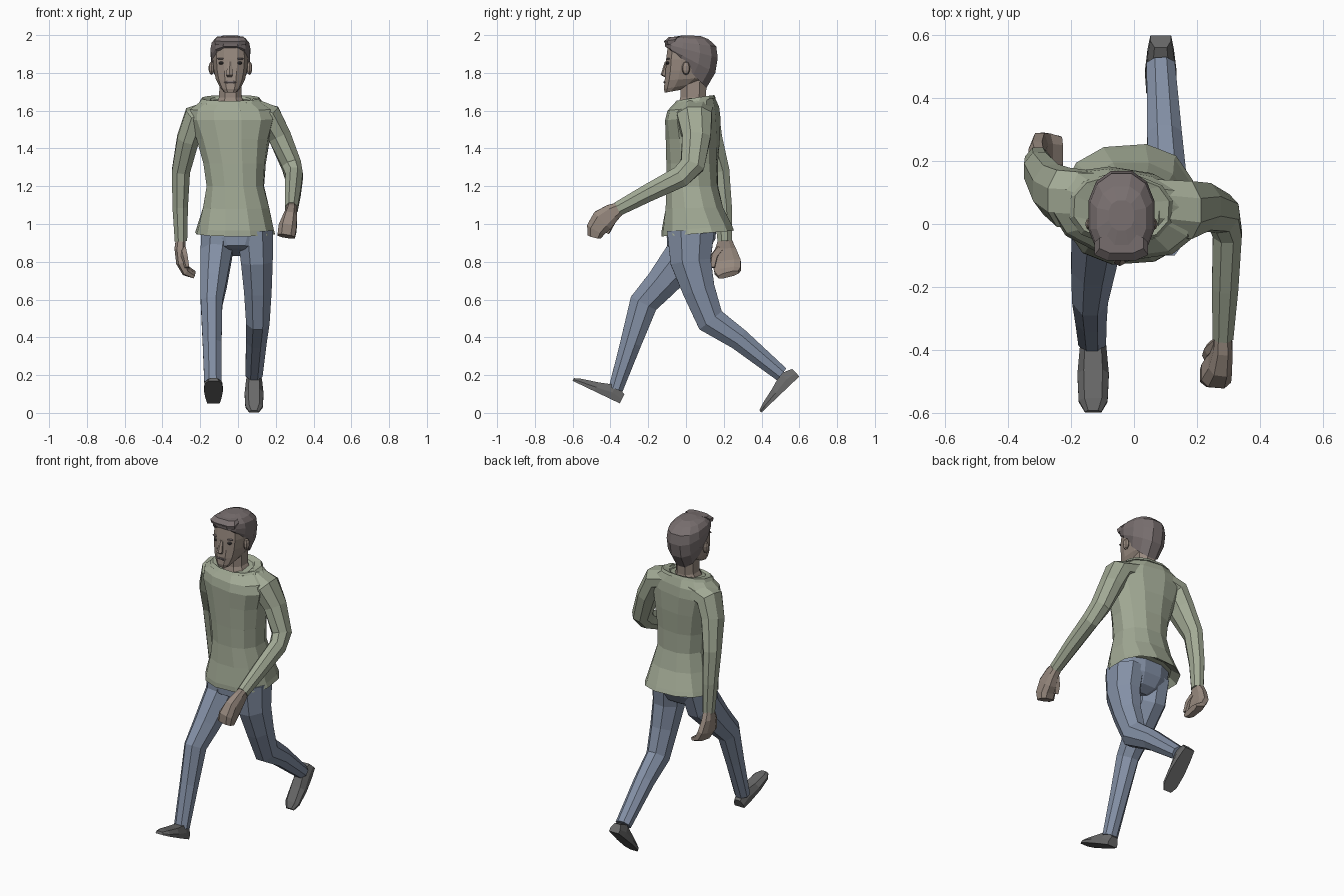
import bpy, bmesh
from math import sin, cos, pi, radians, copysign
from mathutils import Vector, Matrix


def material(name, rgb):
    m = bpy.data.materials.new(name)
    m.diffuse_color = (*rgb, 1)
    return m


KNIT = material("green knit", (0.36, 0.40, 0.30))
DENIM = material("denim", (0.23, 0.28, 0.38))
SKIN = material("skin", (0.31, 0.25, 0.21))
HAIR = material("hair", (0.19, 0.16, 0.16))
LEATHER = material("dark leather", (0.14, 0.14, 0.14))
DARK = material("eye dark", (0.06, 0.055, 0.055))


def finish(name, bm, mat):
    bmesh.ops.recalc_face_normals(bm, faces=bm.faces[:])
    me = bpy.data.meshes.new(name)
    bm.to_mesh(me)
    bm.free()
    me.materials.append(mat)
    ob = bpy.data.objects.new(name, me)
    bpy.context.collection.objects.link(ob)
    return ob


def skin_rings(name, rings, mat):
    """Join a list of equal-length point rings into a closed, faceted body."""
    bm = bmesh.new()
    vs = [[bm.verts.new(p) for p in r] for r in rings]
    n = len(vs[0])
    for a, b in zip(vs, vs[1:]):
        for i in range(n):
            j = (i + 1) % n
            bm.faces.new((a[i], a[j], b[j], b[i]))
    bm.faces.new(vs[0])
    bm.faces.new(vs[-1])
    return finish(name, bm, mat)


def circle(n, e=1.0):
    """Unit ring with a flat side facing each axis, squared off when e < 1."""
    k = cos(pi / n)
    pts = []
    for i in range(n):
        a = 2 * pi * (i + 0.5) / n
        c, s = cos(a) / k, sin(a) / k
        pts.append((copysign(min(abs(c), 1) ** e, c), copysign(min(abs(s), 1) ** e, s)))
    return pts


def stack(name, secs, mat, n=12, e=0.85):
    """Rings as (centre x, half width, front y, front z, back y, back z, yaw)."""
    rings = []
    for cx, w, yf, zf, yb, zb, *yaw in secs:
        mid = Vector((cx, (yf + yb) / 2, (zf + zb) / 2))
        half = Vector((0, (yb - yf) / 2, (zb - zf) / 2))
        rot = Matrix.Rotation(radians(yaw[0] if yaw else 0), 3, 'Z')
        rings.append([mid + rot @ (Vector((w * u, 0, 0)) + half * v) for u, v in circle(n, e)])
    return skin_rings(name, rings, mat)


def limb(name, pts, mat, n=8, e=1.0):
    """Tube through (x, y, z, half width, half depth) stations."""
    P = [Vector(p[:3]) for p in pts]
    rings = []
    for i, p in enumerate(pts):
        t = (P[min(i + 1, len(P) - 1)] - P[max(i - 1, 0)]).normalized()
        side = Vector((1, 0, 0))
        side = (side - t * side.dot(t)).normalized()
        dep = t.cross(side)
        rings.append([P[i] + side * (p[3] * u) + dep * (p[4] * v) for u, v in circle(n, e)])
    return skin_rings(name, rings, mat)


def pebble(name, loc, size, mat):
    bm = bmesh.new()
    bmesh.ops.create_uvsphere(bm, u_segments=8, v_segments=5, radius=1,
                              matrix=Matrix.Translation(loc) @ Matrix.Diagonal((*size, 1)))
    return finish(name, bm, mat)


def shoe(name, x, heel, u):
    """Shoe along direction u in the y-z plane, starting at the heel."""
    d = Vector((0, *u)).normalized()
    up = Vector((0, -d.z, d.y)) * (1 if d.y > 0 else -1)
    rings = []
    for s, w, h in ((0, .033, .055), (.06, .042, .08), (.15, .05, .052), (.24, .046, .03), (.277, .026, .016)):
        o = Vector((x, *heel)) + d * s
        rings.append([o + Vector((a * w, 0, 0)) + up * (b * h)
                      for a, b in ((-1, 0), (1, 0), (1, .45), (.6, 1), (-.6, 1), (-1, .45))])
    skin_rings(name, rings, LEATHER)


# sweater body: inner hem, hem, waist, chest, shoulders
stack("sweater_body", [
    (-.012, .175, -.10, .98, .19, 1.0), (-.015, .208, -.125, .935, .25, .965, 4),
    (-.015, .20, -.125, .965, .24, .99, 4), (-.01, .175, -.108, 1.08, .195, 1.09),
    (-.014, .15, -.10, 1.20, .168, 1.20, -3), (-.018, .162, -.10, 1.32, .165, 1.32, -5),
    (-.025, .19, -.10, 1.45, .172, 1.45, -8), (-.03, .225, -.10, 1.55, .172, 1.56, -10),
    (-.035, .215, -.088, 1.60, .165, 1.62, -10), (-.04, .155, -.055, 1.64, .15, 1.665, -7)], KNIT)
stack("sweater_collar", [
    (-.04, .163, -.065, 1.63, .155, 1.665, -3), (-.04, .15, -.05, 1.652, .148, 1.682, -3),
    (-.04, .105, -.045, 1.642, .13, 1.675), (-.04, .085, -.035, 1.61, .11, 1.65)], KNIT)

# sleeves: one swings back, one bends forward
limb("right_sleeve", [
    (-.12, .08, 1.60, .058, .085), (-.225, .085, 1.56, .068, .092), (-.265, .11, 1.45, .058, .082),
    (-.302, .17, 1.28, .048, .06), (-.306, .195, 1.09, .041, .048), (-.302, .205, .91, .033, .038)], KNIT)
limb("left_sleeve", [
    (.06, .05, 1.61, .058, .09), (.165, .045, 1.568, .07, .092), (.222, .055, 1.46, .06, .075),
    (.283, .033, 1.31, .052, .064), (.297, -.03, 1.25, .046, .057), (.29, -.2, 1.165, .042, .047),
    (.283, -.36, 1.08, .033, .038)], KNIT)

# hands and thumbs
limb("right_hand", [
    (-.302, .205, .93, .026, .03), (-.308, .208, .87, .028, .055), (-.30, .215, .80, .028, .075),
    (-.275, .22, .752, .024, .07), (-.232, .225, .732, .014, .055)], SKIN, e=.7)
limb("right_thumb", [(-.295, .18, .87, .018, .02), (-.285, .15, .83, .018, .02),
                     (-.27, .14, .77, .012, .014)], SKIN, n=5)
limb("left_hand", [
    (.283, -.34, 1.09, .026, .03), (.283, -.39, 1.06, .03, .048), (.275, -.44, 1.02, .038, .062),
    (.262, -.475, .975, .048, .052), (.255, -.485, .935, .046, .036)], SKIN, e=.7)
limb("left_thumb", [(.268, -.375, 1.05, .018, .02), (.24, -.40, 1.0, .018, .02),
                    (.23, -.42, .955, .014, .016)], SKIN, n=5)

# jeans: hips, leading leg, trailing leg
stack("jeans_hips", [
    (-.01, .06, -.075, .87, .07, .83), (-.01, .14, -.10, .885, .12, .86),
    (-.01, .178, -.102, .93, .155, .92), (-.01, .18, -.10, 1.02, .165, 1.02)], DENIM)
limb("right_leg", [
    (-.105, .025, .96, .09, .12), (-.115, .0, .84, .083, .108), (-.13, -.13, .685, .07, .084),
    (-.14, -.225, .58, .057, .075), (-.137, -.292, .37, .05, .056), (-.133, -.372, .125, .044, .038)], DENIM)
limb("left_leg", [
    (.09, .025, .96, .095, .125), (.1, .025, .80, .084, .107), (.105, .068, .65, .073, .086),
    (.105, .13, .49, .062, .076), (.097, .28, .39, .055, .058), (.085, .505, .205, .045, .04)], DENIM)

# shoes
shoe("right_shoe", -.13, (-.35, .05), (-.9, .43))
shoe("left_shoe", .085, (.60, .193), (-.725, -.69))

# neck and head
C = -.04
stack("neck", [(C, .09, -.05, 1.60, .11, 1.63), (C, .06, -.03, 1.67, .105, 1.67),
               (C, .058, -.03, 1.76, .11, 1.76)], SKIN, n=8)
stack("head", [
    (C, .036, -.112, 1.695, -.03, 1.71), (C, .056, -.117, 1.715, .06, 1.745),
    (C, .077, -.113, 1.76, .115, 1.775), (C, .088, -.108, 1.81, .135, 1.82),
    (C, .094, -.105, 1.87, .15, 1.87), (C, .09, -.098, 1.93, .15, 1.93),
    (C, .06, -.07, 1.975, .10, 1.975)], SKIN, e=.75)

# hair: cap slanting from the forehead to the nape, with a raised fringe
stack("hair", [
    (C, .085, -.098, 1.935, .108, 1.72), (C, .103, -.11, 1.94, .155, 1.80),
    (C, .105, -.112, 1.955, .168, 1.88), (C, .099, -.106, 1.972, .16, 1.94),
    (C, .078, -.085, 1.988, .12, 1.978), (C, .04, -.02, 1.998, .075, 1.996)], HAIR)
stack("hair_fringe", [
    (C, .08, -.108, 1.945, -.05, 1.96), (C, .085, -.116, 1.967, -.04, 1.98),
    (C, .07, -.092, 1.99, -.03, 1.992)], HAIR, n=8, e=.7)

# face
stack("nose", [(C - .005, .012, -.115, 1.778, -.085, 1.775), (C - .005, .018, -.134, 1.79, -.085, 1.79),
               (C - .003, .01, -.112, 1.86, -.08, 1.86)], SKIN, n=6)
stack("mouth", [(C, .024, -.117, 1.744, -.09, 1.744), (C, .034, -.119, 1.75, -.09, 1.75),
                (C, .024, -.117, 1.756, -.09, 1.756)], HAIR, n=8, e=.6)
for label, s in (("right", -1), ("left", 1)):
    pebble(label + "_eye", (C + s * .045, -.094, 1.852), (.018, .012, .009), DARK)
    pebble(label + "_brow", (C + s * .045, -.094, 1.875), (.028, .012, .005), HAIR)
    pebble(label + "_ear", (C + s * .1, .0, 1.825), (.016, .022, .036), SKIN)
